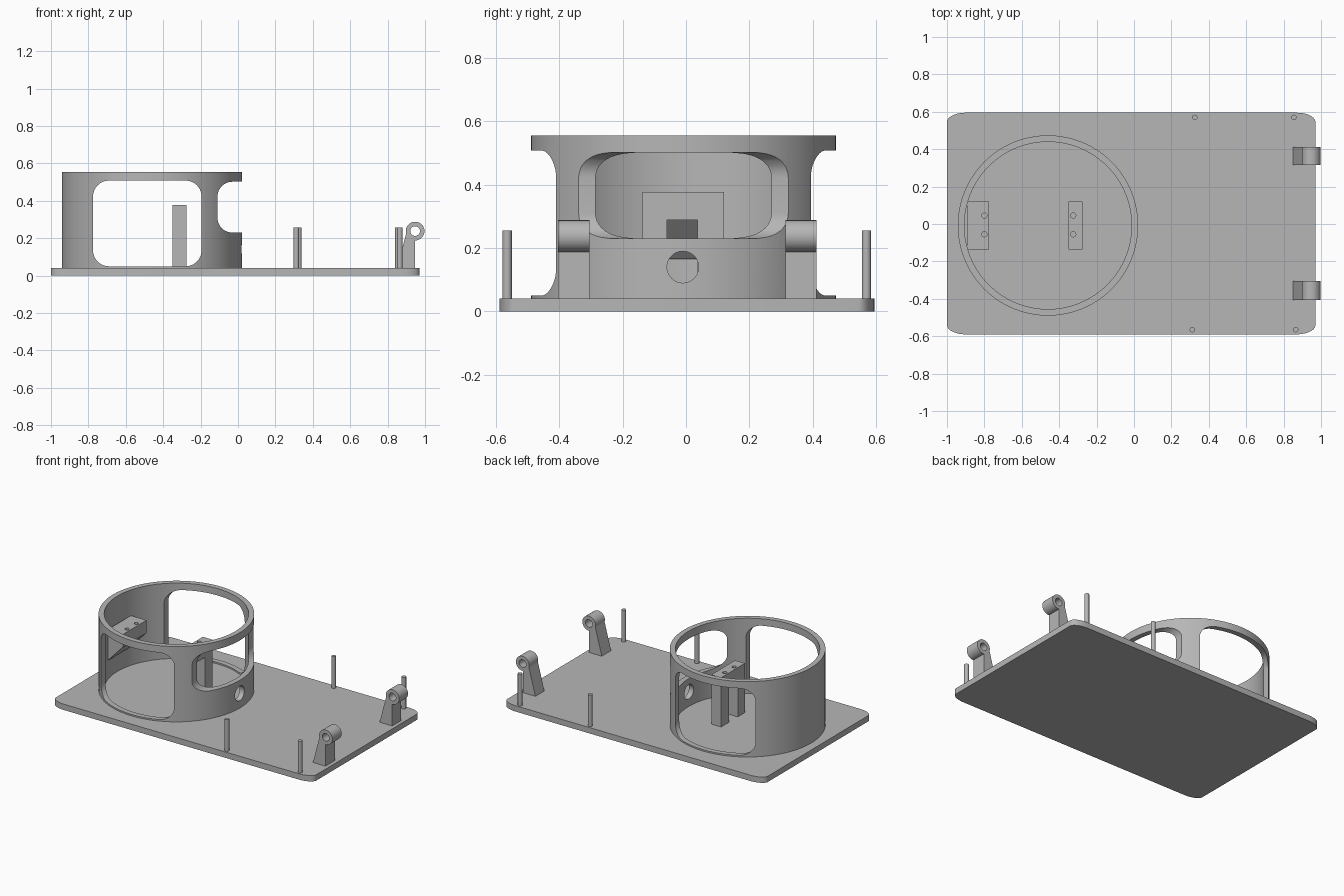
import bpy, bmesh, math

if "Cube" in bpy.data.objects:
    bpy.data.objects.remove(bpy.data.objects["Cube"])

grey = bpy.data.materials.new("plain grey")
grey.use_nodes = True
grey.diffuse_color = (0.47, 0.47, 0.47, 1)
grey.node_tree.nodes["Principled BSDF"].inputs["Base Color"].default_value = (0.47, 0.47, 0.47, 1)

PLACE = {
    "x": lambda u, v, w: (w, u, v),
    "y": lambda u, v, w: (u, w, v),
    "z": lambda u, v, w: (u, v, w),
}


def prism(name, profile, axis, lo, hi):
    """Extrude a flat outline along an axis between lo and hi."""
    bm = bmesh.new()
    ends = [[bm.verts.new(PLACE[axis](u, v, w)) for u, v in profile] for w in (lo, hi)]
    bm.faces.new(ends[0])
    bm.faces.new(ends[1][::-1])
    n = len(profile)
    for i in range(n):
        j = (i + 1) % n
        bm.faces.new((ends[0][i], ends[1][i], ends[1][j], ends[0][j]))
    bmesh.ops.recalc_face_normals(bm, faces=bm.faces)
    mesh = bpy.data.meshes.new(name)
    bm.to_mesh(mesh)
    bm.free()
    mesh.materials.append(grey)
    obj = bpy.data.objects.new(name, mesh)
    bpy.context.collection.objects.link(obj)
    return obj


def circle(cu, cv, r, n=32):
    return [(cu + r * math.cos(math.tau * i / n), cv + r * math.sin(math.tau * i / n)) for i in range(n)]


def rounded(u0, u1, v0, v1, ru, rv, steps=10):
    """Rectangle outline with elliptical corners."""
    corners = [(u1 - ru, v1 - rv), (u0 + ru, v1 - rv), (u0 + ru, v0 + rv), (u1 - ru, v0 + rv)]
    pts = []
    for k, (cu, cv) in enumerate(corners):
        for i in range(steps + 1):
            a = math.pi / 2 * (k + i / steps)
            pts.append((cu + ru * math.cos(a), cv + rv * math.sin(a)))
    return pts


def box(u0, u1, v0, v1):
    return [(u0, v0), (u1, v0), (u1, v1), (u0, v1)]


def activate(obj):
    bpy.ops.object.select_all(action="DESELECT")
    obj.select_set(True)
    bpy.context.view_layer.objects.active = obj


def cut(obj, *cutters):
    activate(obj)
    for c in cutters:
        c.hide_render = True
        mod = obj.modifiers.new("cut", "BOOLEAN")
        mod.operation = "DIFFERENCE"
        mod.solver = "EXACT"
        mod.object = c
        bpy.ops.object.modifier_apply(modifier=mod.name)
        bpy.data.objects.remove(c)


def smooth(obj):
    activate(obj)
    bpy.ops.object.shade_smooth_by_angle(angle=math.radians(30))


TOP = 0.04        # top of the base plate
CX, CY = -0.46, -0.008   # centre of the round housing

# Base plate
smooth(prism("base_plate", rounded(-1, 0.97, -0.59, 0.595, 0.1, 0.05), "z", 0, TOP))

# Round housing: bored tube with side windows, an end opening and a cable hole
housing = prism("round_housing", circle(CX, CY, 0.482, 128), "z", TOP, 0.555)
cut(housing,
    prism("bore", circle(CX, CY, 0.447, 128), "z", -0.1, 0.7),
    prism("side_windows", rounded(-0.775, -0.195, 0.05, 0.508, 0.085, 0.085), "y", -1, 1),
    prism("end_opening", rounded(-0.11, 0.3, 0.23, 0.502, 0.08, 0.08), "y", -1, 1),
    prism("cable_hole", circle(-0.01, 0.14, 0.05), "x", -0.15, 0.2))
smooth(housing)


def screw_holes(x):
    return [prism("screw_hole", circle(x, y, 0.014, 20), "z", 0.31, 0.5) for y in (-0.055, 0.045)]


# Slotted upright bracket inside the housing
bracket = prism("upright_bracket", box(-0.35, -0.275, TOP, 0.377), "y", -0.137, 0.12)
cut(bracket, prism("slot", box(-0.06, 0.037, 0, 0.288), "x", -0.5, -0.1), *screw_holes(-0.325))
smooth(bracket)

# Wedge-shaped shelf on the housing wall
shelf = prism("wall_shelf", [(-0.893, 0.377), (-0.775, 0.377), (-0.775, 0.29), (-0.893, 0.165)],
              "y", -0.137, 0.12)
cut(shelf, *screw_holes(-0.8))
smooth(shelf)

# Corner pins
for x, y in ((0.325, 0.57), (0.855, 0.57), (0.312, -0.565), (0.865, -0.565)):
    smooth(prism("pin", circle(x, y, 0.0145, 20), "z", TOP, 0.256))

# Hinge brackets: a tapered leg carrying a bored barrel
for y0, y1 in ((-0.405, -0.305), (0.315, 0.412)):
    bore = circle(0.947, 0.238, 0.026)
    leg = prism("hinge_leg", [(0.85, TOP), (0.945, TOP), (0.945, 0.2), (0.903, 0.24)], "y", y0, y1)
    cut(leg, prism("leg_bore", bore, "y", -1, 1))
    smooth(leg)
    barrel = prism("hinge_barrel", circle(0.947, 0.238, 0.05, 48), "y", y0, y1)
    cut(barrel, prism("barrel_bore", bore, "y", -1, 1))
    smooth(barrel)
